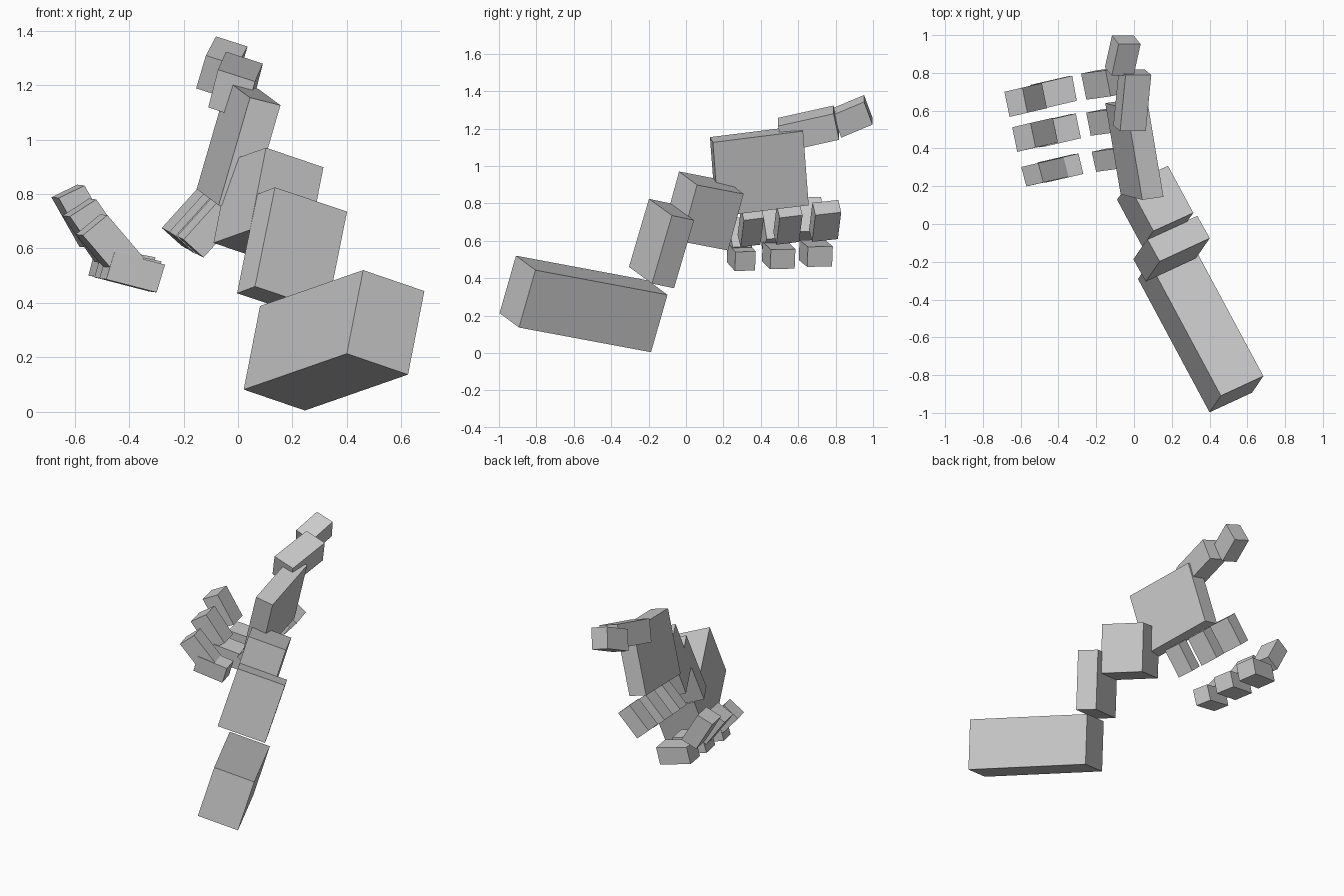
import bpy, bmesh
from mathutils import Vector

grey = bpy.data.materials.new("plain grey")
grey.diffuse_color = (0.6, 0.6, 0.6, 1)


def block(name, corner, a, b, c):
    """Solid block spanned by three edge directions from one corner."""
    p, a, b, c = map(Vector, (corner, a, b, c))
    bm = bmesh.new()
    bmesh.ops.create_cube(bm, size=1)
    for v in bm.verts:
        s = v.co + Vector((0.5, 0.5, 0.5))
        v.co = p + a * s.x + b * s.y + c * s.z
    bmesh.ops.recalc_face_normals(bm, faces=bm.faces)
    me = bpy.data.meshes.new(name)
    bm.to_mesh(me)
    bm.free()
    me.materials.append(grey)
    ob = bpy.data.objects.new(name, me)
    bpy.context.collection.objects.link(ob)
    return ob


# Arm and wrist
block("forearm", (.40, -.997, .213), (.225, .104, -.077), (-.379, .706, -.132), (.06, .088, .307))
block("wrist_front", (.0625, -.305, .46), (.265, .123, -.089), (-.066, .118, -.025), (.0735, .107, .364))
block("wrist_back", (.103, -.037, .97), (.211, .096, -.072), (-.134, .249, -.048), (-.059, -.083, -.302))

# Palm and thumb
block("palm", (.044, .128, 1.154), (.112, .016, -.028), (-.081, .482, .06), (-.115, .03, -.396))
block("thumb_base", (-.0735, .492, 1.257), (.136, 0, -.044), (.029, .297, .066), (-.036, .03, -.139))
block("thumb_tip", (-.118, .785, 1.309), (.116, 0, -.037), (.037, .167, .07), (-.036, .045, -.121))

# Fingers: knuckle corner and width
for i, (p, w) in enumerate([((-.20, .276, .632), (-.024, .106, .013)),
                            ((-.229, .467, .645), (-.024, .122, .015)),
                            ((-.252, .658, .66), (-.028, .138, .015))], 1):
    block(f"finger_{i}_knuckle", p, (.129, .018, .143), w, (.073, .016, -.066))

# Fingers: middle corner, length, drop and shared width
for i, (p, l, d, w) in enumerate([
        ((-.268, .265, .54), (-.185, -.043, .048), (-.031, -.004, -.102), (-.026, .108, .003)),
        ((-.281, .454, .552), (-.19, -.044, .042), (-.03, -.004, -.104), (-.027, .131, .003)),
        ((-.303, .652, .567), (-.195, -.045, .037), (-.028, -.004, -.107), (-.024, .133, .003))], 1):
    block(f"finger_{i}_middle", p, l, d, w)

# Fingers: tip corner, thickness, length and width
for i, (p, t, l, w) in enumerate([
        ((-.57, .199, .648), (.09, .021, .074), (.134, .03, -.157), (-.027, .103, .003)),
        ((-.618, .382, .717), (.097, .023, .063), (.118, .027, -.17), (-.027, .13, .003)),
        ((-.659, .567, .785), (.095, .022, .046), (.103, .024, -.182), (-.027, .133, .003))], 1):
    block(f"finger_{i}_tip", p, t, l, w)
